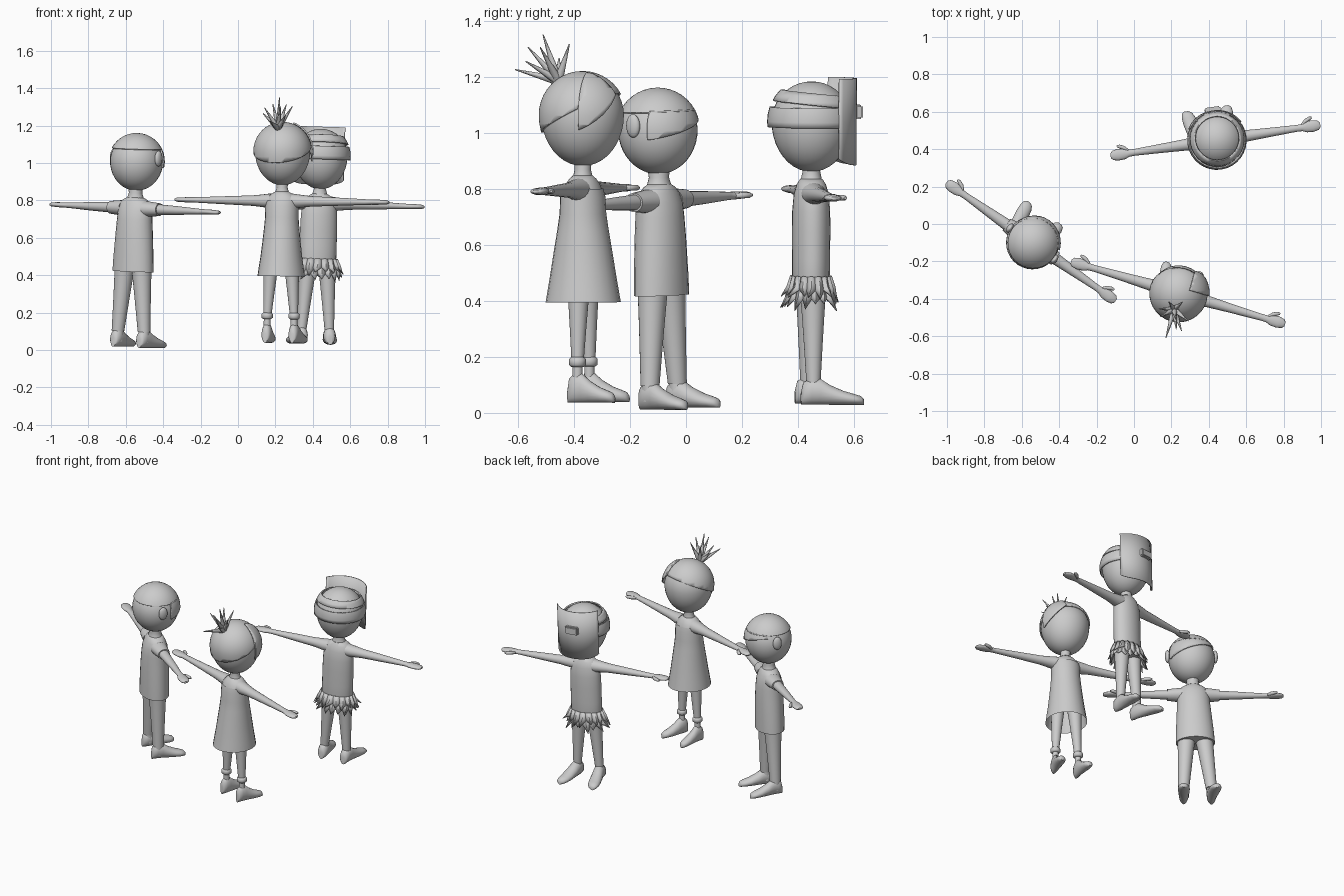
import bpy, bmesh, math, random
from mathutils import Matrix, Vector

if "Cube" in bpy.data.objects:
    bpy.data.objects.remove(bpy.data.objects["Cube"])

random.seed(4)
grey = bpy.data.materials.new("plain_grey")
grey.diffuse_color = (0.6, 0.6, 0.6, 1)
grey.use_nodes = True
grey.node_tree.nodes["Principled BSDF"].inputs["Base Color"].default_value = grey.diffuse_color
M = Matrix()      # placement of the figure being built
PRE = ""          # name prefix of the figure being built


def place(x, y, turn, tilt, prefix):
    """Set where the next figure stands, how it turns and leans."""
    global M, PRE
    PRE = prefix
    pivot = Matrix.Translation((0, 0, 0.77))
    M = (Matrix.Translation((x, y, 0)) @ Matrix.Rotation(math.radians(turn), 4, 'Z')
         @ pivot @ Matrix.Rotation(math.radians(tilt), 4, 'Y') @ pivot.inverted())


def finish(bm, name, thick=0, angle=50):
    bmesh.ops.recalc_face_normals(bm, faces=bm.faces)
    me = bpy.data.meshes.new(PRE + name)
    bm.to_mesh(me)
    bm.free()
    me.materials.append(grey)
    ob = bpy.data.objects.new(PRE + name, me)
    bpy.context.collection.objects.link(ob)
    ob.matrix_world = M
    if thick:
        mod = ob.modifiers.new("thickness", 'SOLIDIFY')
        mod.thickness = thick
        mod.offset = 0
    bpy.ops.object.select_all(action='DESELECT')
    ob.select_set(True)
    bpy.context.view_layer.objects.active = ob
    bpy.ops.object.shade_smooth_by_angle(angle=math.radians(angle))
    return ob


def loft(name, rings, axis='z', seg=24, cap=True):
    """Skin elliptical rings (t, c1, c2, r1, r2) along an axis."""
    bm = bmesh.new()
    loops = []
    for t, c1, c2, r1, r2 in rings:
        loop = []
        for i in range(seg):
            a = 2 * math.pi * i / seg
            u, v = c1 + r1 * math.cos(a), c2 + r2 * math.sin(a)
            co = {'x': (t, u, v), 'y': (u, t, v), 'z': (u, v, t)}[axis]
            loop.append(bm.verts.new(co))
        loops.append(loop)
    for p, q in zip(loops, loops[1:]):
        for i in range(seg):
            j = (i + 1) % seg
            bm.faces.new((p[i], p[j], q[j], q[i]))
    if cap:
        bm.faces.new(loops[0])
        bm.faces.new(loops[-1])
    return finish(bm, name)


def stack(name, profile, cap=True):
    return loft(name, [(z, 0, 0, a, b) for z, a, b in profile], cap=cap)


def head_shape(zc, r, chin, grow=0.0):
    bm = bmesh.new()
    bmesh.ops.create_uvsphere(bm, u_segments=32, v_segments=20, radius=r + grow)
    for v in bm.verts:
        if v.co.z < 0:
            v.co.z *= chin / r
        v.co.z += zc
    return bm


def shell(name, head, planes, grow=0.005):
    """Hair or strap: a copy of the head, trimmed by planes (point, removed side)."""
    bm = head_shape(*head, grow=grow)
    for co, no in planes:
        bmesh.ops.bisect_plane(bm, geom=bm.verts[:] + bm.edges[:] + bm.faces[:],
                               plane_co=co, plane_no=no, clear_outer=True)
    return finish(bm, name, 0.008)


def head_and_neck(head, neck_r, neck_z):
    finish(head_shape(*head), "head")
    stack("neck", [(neck_z - 0.03, neck_r * 1.9, neck_r * 1.5), (neck_z, neck_r * 1.3, neck_r * 1.2),
                   (neck_z + 0.03, neck_r, neck_r), (neck_z + 0.09, neck_r * 1.2, neck_r * 1.2)])


def arms(z, length, thick=1.0):
    for s, side in ((-1, "left_"), (1, "right_")):
        L = length
        # arm flowing into a flat hand
        prof = [(0.06, .045, .04), (0.1, .04, .035), (0.16, .031, .028), (0.28, .025, .023),
                (L - .13, .018, .015), (L - .1, .019, .014), (L - .075, .029, .014),
                (L - .04, .031, .013), (L - .012, .025, .011), (L, .012, .006)]
        loft(side + "arm", [(s * t, 0, z, a * thick, b * thick) for t, a, b in prof], 'x', 16)
        loft(side + "thumb", [(s * t, y, z, r, r * .9) for t, y, r in
             ((L - .1, .012, .01), (L - .08, .03, .012), (L - .055, .042, .011), (L - .04, .045, .005))], 'x', 10)


def legs(top, bottom, floor, size=1.0, rise=1.0, splay=0.1):
    """top and bottom: (z, x, radius) of the leg; floor: sole height."""
    for s, side in ((-1, "left_"), (1, "right_")):
        (z0, x0, r0), (z1, x1, r1) = top, bottom
        rings = []
        for i in range(7):
            f = i / 6
            r = r0 + (r1 - r0) * f ** 0.85
            rings.append((z0 + (z1 - z0) * f, s * (x0 + (x1 - x0) * f), 0, r, r))
        loft(side + "leg", rings)
        loft(side + "ankle", [(z1 + .02, s * x1, 0, r1 * .85, r1 * .85),
                              (floor + .03, s * x1, 0, r1 * .9, r1 * .9)])
        foot = [(-.042, .015, .05), (-.034, .026, .085), (-.01, .031, .1), (.02, .033, .1), (.055, .035, .075),
                (.1, .037, .053), (.135, .034, .042), (.158, .025, .034), (.168, .01, .022)]
        loft(side + "shoe", [(t * size, s * (x1 + splay * max(t, 0)), floor + h * rise / 2, w * size, h * rise / 2)
                             for t, w, h in foot], 'y', 18)


# ---- boy in shirt and trousers ----
place(-0.55, -0.095, -35, 2.3, "boy_")
head = (1.01, 0.142, 0.158)
head_and_neck(head, 0.036, 0.81)
stack("shirt", [(.42, .12, .086), (.5, .116, .086), (.62, .107, .084), (.7, .101, .08), (.75, .1, .073),
                (.785, .092, .06), (.805, .07, .05), (.818, .04, .04)])
arms(.757, .552)
for s in (-1, 1):
    loft("sleeve", [(s * .07, 0, .757, .052, .043), (s * .11, 0, .757, .046, .039),
                    (s * .16, 0, .757, .038, .034)], 'x', 20)
    bm = bmesh.new()
    bmesh.ops.create_uvsphere(bm, u_segments=16, v_segments=10, radius=1)
    bmesh.ops.transform(bm, verts=bm.verts, matrix=Matrix.Translation((s * .146, -.005, 1.03))
                        @ Matrix.Diagonal((.016, .028, .042, 1)))
    finish(bm, "ear")
legs((.46, .053, .056), (.1, .085, .034), .014)
shell("hair_cap", head, [((0, 0, 1.075), (0, 0, -1))])
shell("hair_fringe", head, [((0, .05, 0), (0, -1, 0)), ((0, 0, 1.08), (0, 0, 1)), ((0, .1, 1.02), (-.3, 0, -1))])

# ---- girl in flared dress ----
place(0.235, -0.368, -16.3, 0.7, "girl_")
head = (1.063, 0.148, 0.182)
head_and_neck(head, 0.029, 0.84)
stack("dress", [(.395, .126, .135), (.44, .12, .127), (.5, .111, .117), (.58, .102, .104), (.65, .095, .092),
                (.71, .09, .083), (.77, .09, .08), (.8, .088, .072)], cap=False)
stack("shoulders", [(.7, .084, .076), (.78, .088, .074), (.815, .08, .06), (.835, .058, .048), (.848, .034, .034)])
arms(.797, .596)
legs((.5, .055, .045), (.17, .075, .021), .037, .85, 1.05)
for s in (-1, 1):
    loft("sock_cuff", [(.165, s * .075, 0, .022, .022), (.172, s * .075, 0, .03, .03),
                       (.192, s * .075, 0, .03, .03), (.2, s * .075, 0, .022, .022)])
shell("hair_cap", head, [((0, -.148, 1.0), (0, .5, -1))])
shell("side_lock", head, [((0, .03, 0), (0, -1, 0)), ((.05, 0, 0), (-1, 0, 0)),
                          ((.1, .1, 1.08), (-.9, .3, -1))], 0.014)
# spiky tuft of hair
base = Vector((0, -.09, 1.185))
for d in ((0, -.16, .04), (.02, -.05, .165), (-.06, -.06, .11), (.09, -.04, .12), (.03, .05, .13),
          (-.04, .03, .13), (.07, -.1, .07), (-.08, -.02, .08), (.04, -.1, .12)):
    d = Vector(d)
    bm = bmesh.new()
    bmesh.ops.create_cone(bm, cap_ends=True, segments=8, radius1=.017, radius2=.002, depth=d.length)
    bmesh.ops.transform(bm, verts=bm.verts, matrix=Matrix.Translation(base + d / 2)
                        @ d.to_track_quat('Z', 'Y').to_matrix().to_4x4())
    finish(bm, "hair_spike")

# ---- masked figure in leaf skirt ----
place(0.435, 0.447, 8.4, 1.8, "masked_")
head = (1.04, 0.143, 0.18)
head_and_neck(head, 0.031, 0.835)
stack("torso", [(.42, .09, .06), (.46, .1, .066), (.55, .1, .067), (.65, .1, .068), (.72, .098, .067),
                (.78, .092, .062), (.815, .075, .052), (.835, .042, .04)])
arms(.783, .567)
legs((.47, .05, .05), (.1, .075, .025), .031, 1.05, .95, .2)
# head straps
shell("head_band", head, [((0, 0, 1.09), (0, 0, 1)), ((0, 0, 1.02), (0, 0, -1))], 0.012)
shell("upper_strap", head, [((0, 0, 1.14), (0, .1, 1)), ((0, 0, 1.1), (0, -.1, -1))], 0.012)
# curved face shield with a small window
bm = bmesh.new()
cols = []
for i in range(21):
    a = math.radians(-60 + 6 * i)
    low = .885 + .02 * abs(a) ** 4
    cols.append([bm.verts.new((.158 * math.sin(a), .158 * math.cos(a), z)) for z in (low, 1.04, 1.195)])
for p, q in zip(cols, cols[1:]):
    for k in (0, 1):
        bm.faces.new((p[k], q[k], q[k + 1], p[k + 1]))
finish(bm, "face_shield", .006)
bm = bmesh.new()
bmesh.ops.create_cube(bm, size=1, matrix=Matrix.Translation((0, .165, 1.075)) @ Matrix.Diagonal((.085, .028, .05, 1)))
bmesh.ops.bevel(bm, geom=bm.edges[:], offset=.006, segments=2, affect='EDGES')
finish(bm, "shield_window", angle=30)
# two ragged tiers of leaves
for tier, (z, n) in enumerate(((.455, 17), (.485, 17))):
    bm = bmesh.new()
    for i in range(n):
        a = 2 * math.pi * (i + tier / 2) / n
        w = .24

        def at(ang, k, h):
            return bm.verts.new((.1 * k * math.cos(ang), .068 * k * math.sin(ang), h))
        k = random.uniform(1.25, 1.6)
        drop = random.uniform(.06, .095)
        l, m, r = at(a - w, 1.0, z), at(a, 1.06, z + .005), at(a + w, 1.0, z)
        ml, mm, mr = at(a - w, 1.15, z - .04), at(a, 1.25, z - .035), at(a + w, 1.15, z - .04)
        tip = at(a + random.uniform(-.15, .15), k, z - drop)
        for f in ((l, m, mm, ml), (m, r, mr, mm), (ml, mm, tip), (mm, mr, tip)):
            bm.faces.new(f)
    finish(bm, "skirt_leaves", .004, 20)
